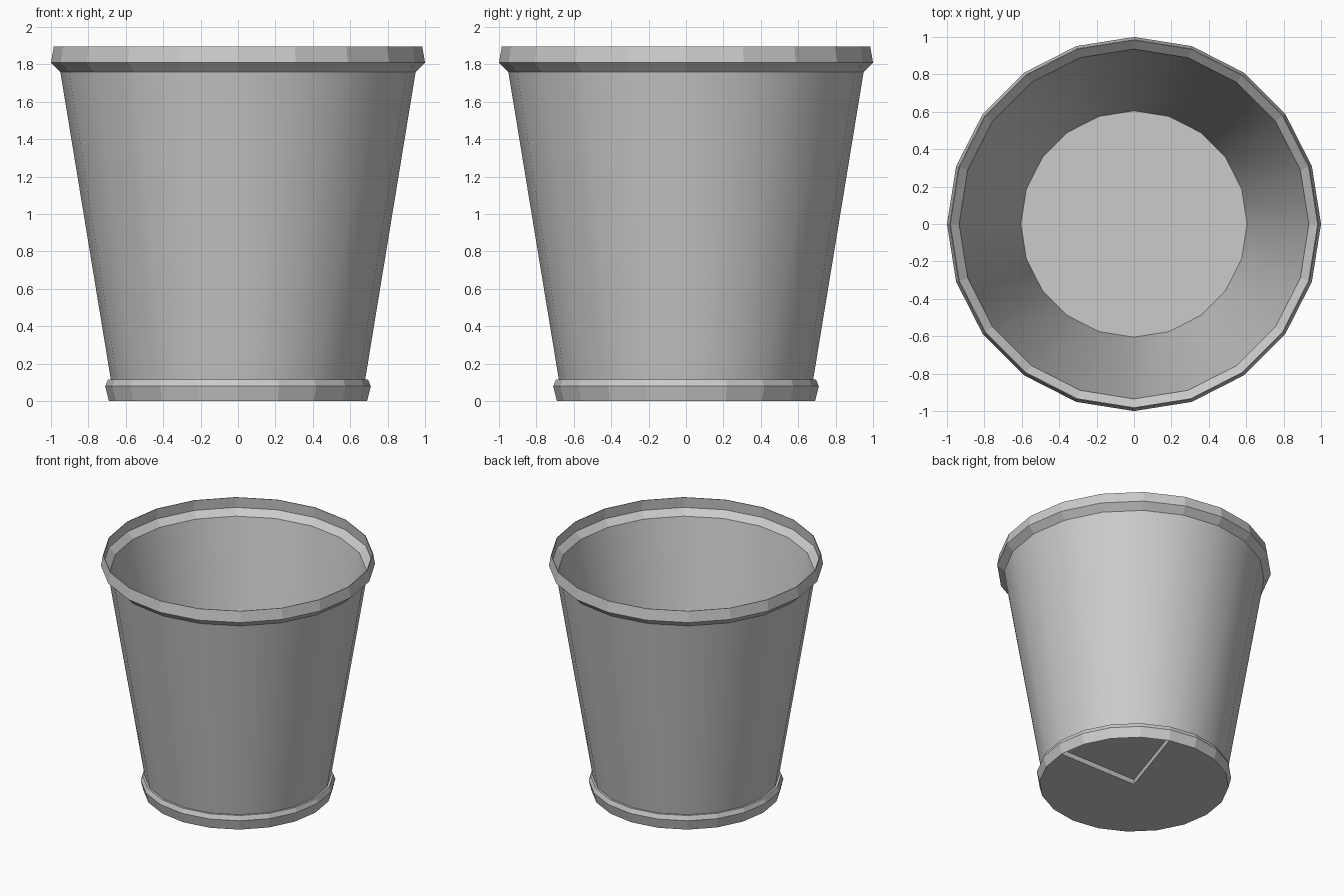
import bpy, math

if "Cube" in bpy.data.objects:
    bpy.data.objects.remove(bpy.data.objects["Cube"])

N = 20            # low-poly sides
NOTCH = 4         # segments of the shallow wedge recess under the base
RECESS = 0.04

# profile from underside edge, up the outside, over the lip and down the inside
profile = [(0.69, 0.0), (0.71, 0.08), (0.695, 0.115), (0.68, 0.115),
           (0.95, 1.76), (1.0, 1.81), (0.985, 1.895),
           (0.98, 1.895), (0.985, 1.812), (0.935, 1.765), (0.605, 0.05)]
smooth_bands = {3, 9}   # outer and inner wall


def ring_point(r, z, i):
    a = 2 * math.pi * i / N
    return (r * math.cos(a), r * math.sin(a), z)


verts = [ring_point(r, z, i) for r, z in profile for i in range(N)]
faces, smooth = [], []


def add_face(f, is_smooth=False):
    faces.append(f)
    smooth.append(is_smooth)


def add_vert(co):
    verts.append(co)
    return len(verts) - 1


# lathe the walls
for k in range(len(profile) - 1):
    for i in range(N):
        j = (i + 1) % N
        add_face((k * N + i, k * N + j, (k + 1) * N + j, (k + 1) * N + i), k in smooth_bands)

# inside floor
add_face([(len(profile) - 1) * N + i for i in range(N)])

# underside with a wedge recess
centre = add_vert((0, 0, 0))
raised = add_vert((0, 0, RECESS))
arc = [add_vert(ring_point(0.697, RECESS, i)) for i in range(NOTCH + 1)]
for i in range(NOTCH, N):
    add_face((centre, (i + 1) % N, i))
for i in range(NOTCH):
    add_face((raised, arc[i + 1], arc[i]))
add_face((centre, 0, arc[0], raised))
add_face((centre, raised, arc[-1], NOTCH))

mesh = bpy.data.meshes.new("bucket")
mesh.from_pydata(verts, [], faces)
mesh.polygons.foreach_set("use_smooth", smooth)
mesh.update()
bucket = bpy.data.objects.new("bucket", mesh)
bpy.context.collection.objects.link(bucket)
